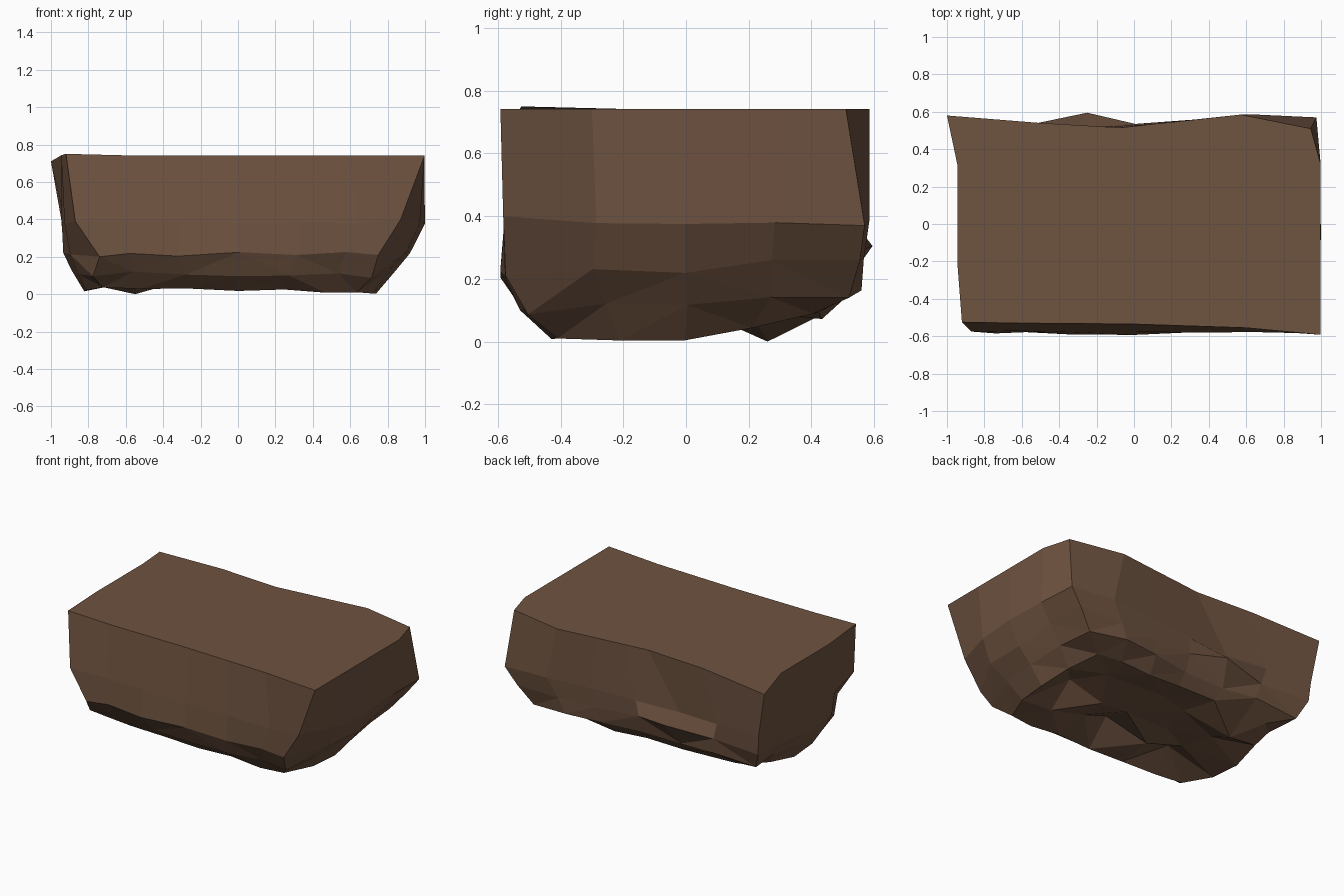
import bpy, bmesh, random

if "Cube" in bpy.data.objects:
    bpy.data.objects.remove(bpy.data.objects["Cube"])

random.seed(5)
NX, NY = 6, 4

# Rim outline of the flat top, counter-clockwise from the front left corner
top = [(-.92, -.525), (-.6, -.53), (-.3, -.532), (0, -.535), (.3, -.545), (.6, -.555),
       (.998, -.592), (.998, -.3), (.998, 0), (.998, .32), (.945, .51),
       (.57, .585), (.3, .555), (.08, .532), (-.07, .515), (-.5, .54),
       (-1, .58), (-.945, .32), (-.945, .05), (-.945, -.2)]


def unit_loop():
    """Matching points around a unit square."""
    side = lambda n: [-1 + 2 * i / n for i in range(n)]
    return ([(t, -1) for t in side(NX)] + [(1, t) for t in side(NY)] +
            [(-t, 1) for t in side(NX)] + [(-1, -t) for t in side(NY)])


def jitter(n):
    return random.uniform(-n, n)


# Lower rings: z, left, right, front, back, corner pull, rise at back, noise
levels = [
    (.385, -.940, .997, -.580, .575, .08, .00, .010),
    (.215, -.940, .930, -.588, .560, .15, .06, .018),
    (.105, -.900, .840, -.525, .540, .15, .05, .022),
    (.020, -.830, .740, -.430, .430, .14, .07, .018),
]

bm = bmesh.new()
rings = [[bm.verts.new((x, y, .742)) for x, y in top]]
rings[0][0].co.z = .75
rings[0][16].co.z = .71
for k, (z, xl, xr, yf, yb, pull, rise, n) in enumerate(levels):
    ring = []
    for i, (u, v) in enumerate(unit_loop()):
        c = 1 - pull * (u * v) ** 2
        x = (xr * u if u > 0 else -xl * u) * c
        y = (yb * v if v > 0 else -yf * v) * (1 - .3 * (1 - c))
        if v == 1 and k < 3:            # back wall keeps the wavy rim
            y = top[i][1] - (.0, .012, .03)[k]
        ring.append(bm.verts.new((x + jitter(n) * .7, y + jitter(n) * .4,
                                  max(.003, z + rise * max(0, v) + jitter(n)))))
    rings.append(ring)

# Corners, back spur and low lump placed by hand: (ring, point): position
fixed = {(1, 10): (.975, .57, .37), (2, 10): (.89, .555, .26), (3, 10): (.79, .52, .14),
         (1, 16): (-.945, .565, .40), (2, 16): (-.935, .555, .27), (3, 16): (-.88, .50, .15),
         (2, 14): (-.25, .595, .305), (2, 6): (.75, -.575, .21), (1, 6): (.87, -.583, .40),
         (1, 0): (-.87, -.575, .39), (2, 0): (-.74, -.585, .20), (4, 15): (-.55, .26, 0)}
for (r, i), p in fixed.items():
    rings[r][i].co = p

# Walls
for a, b in zip(rings, rings[1:]):
    for i in range(20):
        j = (i + 1) % 20
        bm.faces.new((a[i], b[i], b[j], a[j]))
bm.faces.new(rings[0])

# Rough, slightly hollow underside as a grid closing the lowest ring
grid = {(round((u + 1) * NX / 2), round((v + 1) * NY / 2)): p
        for (u, v), p in zip(unit_loop(), rings[-1])}
for i in range(1, NX):
    for j in range(1, NY):
        p = grid[(i, 0)].co.lerp(grid[(i, NY)].co, j / NY)
        z = .10 + .03 * (2 * j / NY - 1) + jitter(.055)
        grid[(i, j)] = bm.verts.new((p.x + jitter(.06), p.y + jitter(.04), z))
for i in range(NX):
    for j in range(NY):
        bm.faces.new((grid[(i, j)], grid[(i, j + 1)],
                      grid[(i + 1, j + 1)], grid[(i + 1, j)]))

bmesh.ops.triangulate(bm, faces=[f for f in bm.faces if max(v.co.z for v in f.verts) < .35])
bmesh.ops.recalc_face_normals(bm, faces=bm.faces[:])

mesh = bpy.data.meshes.new("rock_ledge")
bm.to_mesh(mesh)
bm.free()
rock = bpy.data.objects.new("rock_ledge", mesh)
bpy.context.collection.objects.link(rock)

# Brown stone colour
mat = bpy.data.materials.new("brown_rock")
mat.diffuse_color = (.157, .086, .051, 1)
mat.use_nodes = True
mat.node_tree.nodes["Principled BSDF"].inputs["Base Color"].default_value = mat.diffuse_color
mesh.materials.append(mat)
